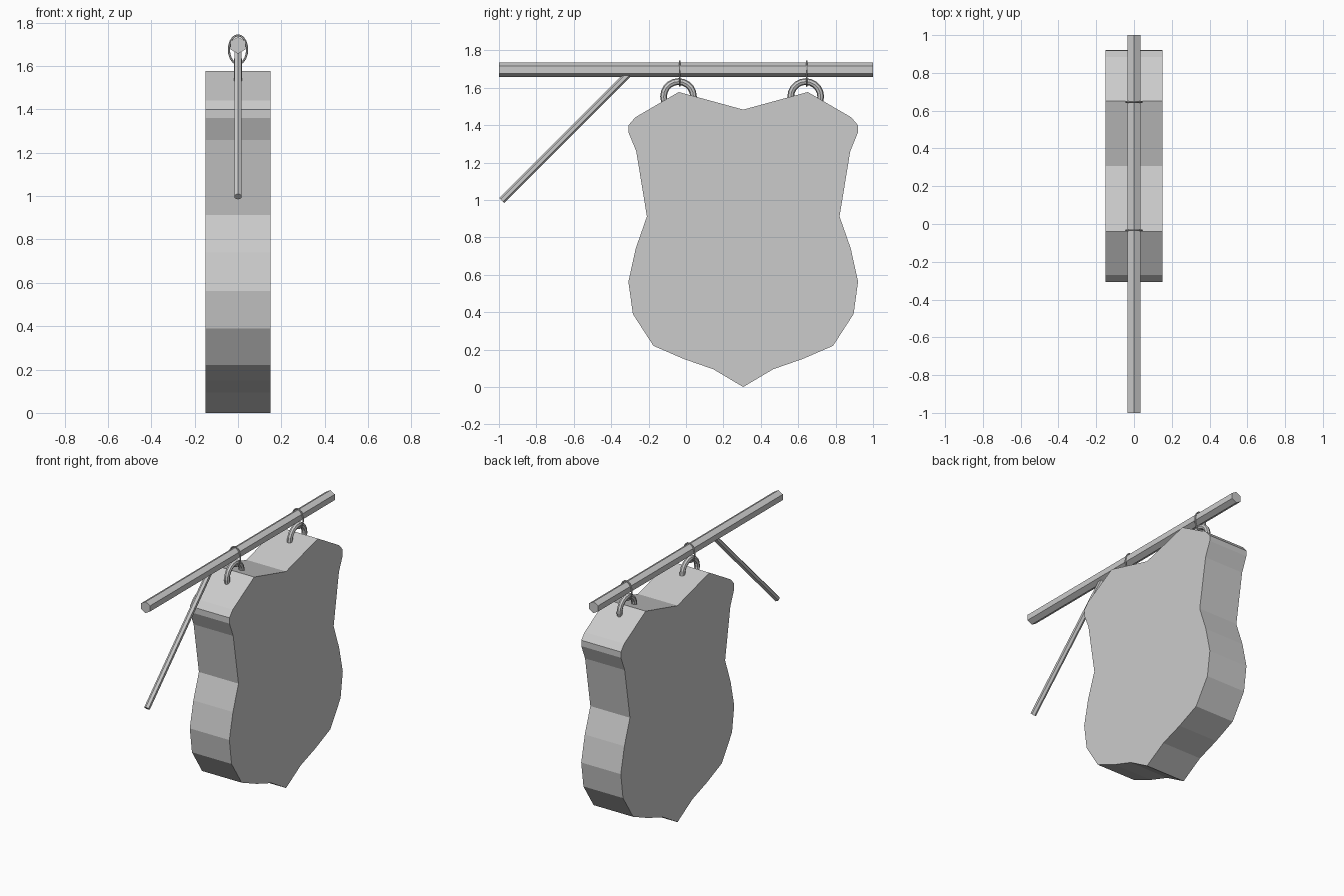
import bpy, bmesh, math
from mathutils import Vector, Matrix

if "Cube" in bpy.data.objects:
    bpy.data.objects.remove(bpy.data.objects["Cube"])


def finish(name, bm):
    bmesh.ops.recalc_face_normals(bm, faces=bm.faces)
    mesh = bpy.data.meshes.new(name)
    bm.to_mesh(mesh)
    bm.free()
    ob = bpy.data.objects.new(name, mesh)
    bpy.context.collection.objects.link(ob)
    return ob


def rod(name, a, b, radius, sides=6):
    a, b = Vector(a), Vector(b)
    up = Vector((0, 0, 1))
    d = (b - a).normalized()
    side = Vector((1, 0, 0))
    up = d.cross(side)
    bm = bmesh.new()
    ends = []
    for p in (a, b):
        ends.append([bm.verts.new(p + radius * (up * math.cos(t) + side * math.sin(t)))
                     for t in (2 * math.pi * i / sides for i in range(sides))])
    for i in range(sides):
        j = (i + 1) % sides
        bm.faces.new((ends[0][i], ends[0][j], ends[1][j], ends[1][i]))
    bm.faces.new(ends[0])
    bm.faces.new(ends[1])
    return finish(name, bm)


def ring(name, centre, axis_u, ru, rz, minor, segs=20, sides=8):
    """Round or oval ring in the plane of axis_u and z."""
    u, z = Vector(axis_u), Vector((0, 0, 1))
    n = u.cross(z)
    bm = bmesh.new()
    loops = []
    for i in range(segs):
        t = 2 * math.pi * i / segs
        out = u * math.cos(t) + z * math.sin(t)
        c = Vector(centre) + u * ru * math.cos(t) + z * rz * math.sin(t)
        loops.append([bm.verts.new(c + minor * (out * math.cos(s) + n * math.sin(s)))
                      for s in (2 * math.pi * k / sides for k in range(sides))])
    for i in range(segs):
        p, q = loops[i], loops[(i + 1) % segs]
        for k in range(sides):
            m = (k + 1) % sides
            bm.faces.new((p[k], p[m], q[m], q[k]))
    return finish(name, bm)


# Sign board: half outline (offset from its centre line, height), mirrored and extruded
CY = 0.306
half = [(0.345, 1.577), (0.577, 1.442), (0.613, 1.40), (0.613, 1.36), (0.572, 1.26),
        (0.515, 0.912), (0.575, 0.74), (0.614, 0.563), (0.59, 0.39), (0.48, 0.22),
        (0.318, 0.15), (0.16, 0.095)]
outline = [(0, 1.483)] + half + [(0, 0)] + [(-y, z) for y, z in reversed(half)]
bm = bmesh.new()
face = bm.faces.new([bm.verts.new((-0.15, CY + y, z)) for y, z in outline])
ext = bmesh.ops.extrude_face_region(bm, geom=[face], use_keep_orig=True)
bmesh.ops.translate(bm, vec=(0.3, 0, 0),
                    verts=[g for g in ext["geom"] if isinstance(g, bmesh.types.BMVert)])
finish("sign_board", bm)

# Hanging pole and diagonal brace
rod("pole", (0, -1, 1.696), (0, 1, 1.696), 0.039)
rod("brace", (0, -0.985, 0.998), (0, -0.30, 1.683), 0.019)

# Two pairs of linked rings
for side, y in (("left", -0.036), ("right", 0.644)):
    ring(f"board_ring_{side}", (0, y - 0.004, 1.553), (0, 1, 0), 0.08, 0.08, 0.018)
    ring(f"pole_ring_{side}", (0, y + 0.002, 1.676), (1, 0, 0), 0.042, 0.066, 0.005, 20, 6)
